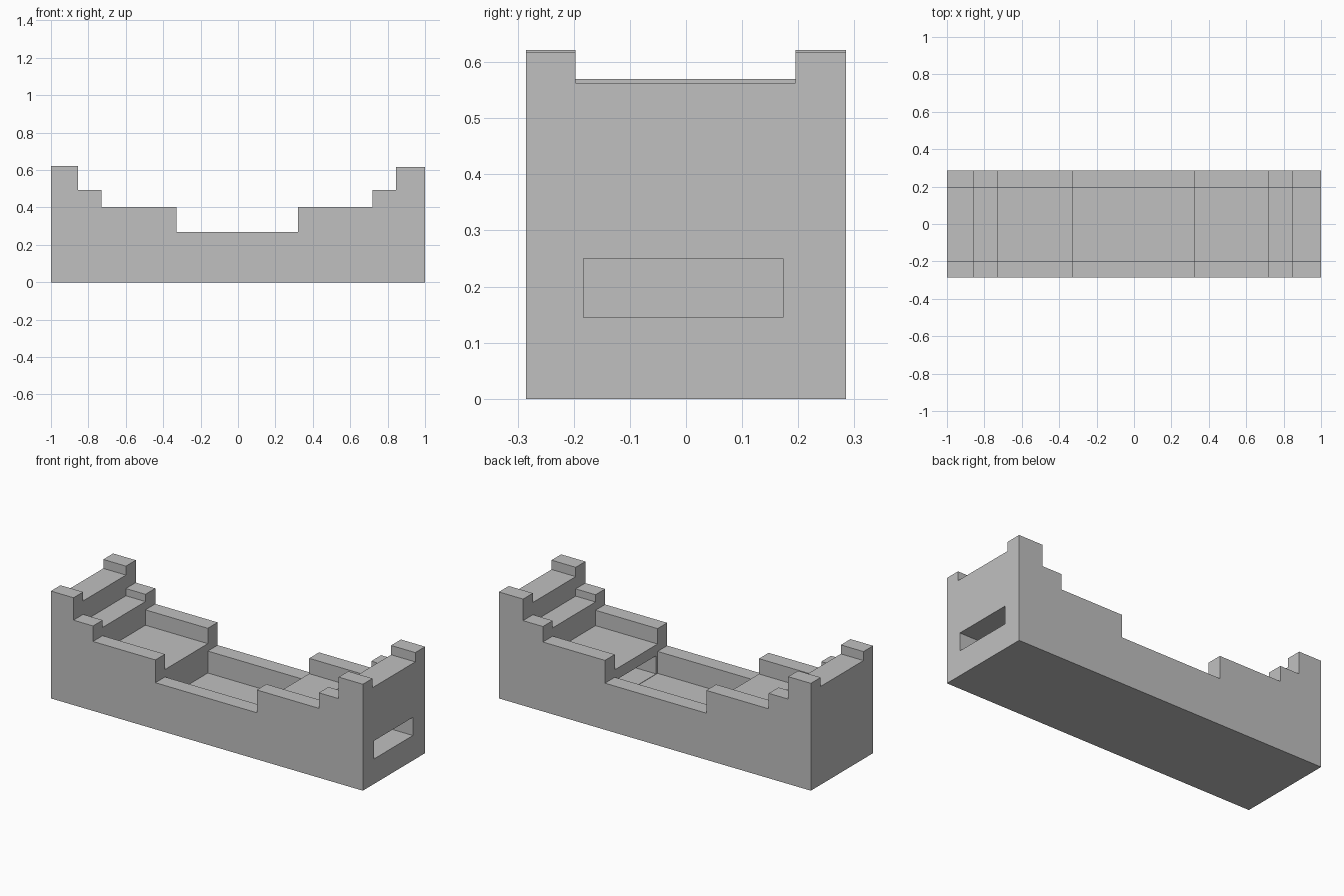
import bpy
import bmesh

cube = bpy.data.objects.get("Cube")
if cube:
    bpy.data.objects.remove(cube, do_unlink=True)

grey = bpy.data.materials.new("light_grey")
grey.use_nodes = True
colour = (0.53, 0.53, 0.53, 1)
grey.diffuse_color = colour
grey.node_tree.nodes["Principled BSDF"].inputs["Base Color"].default_value = colour


def prism(name, outline, y0, y1):
    """Extrude an (x, z) outline from y0 to y1."""
    bm = bmesh.new()
    face = bm.faces.new([bm.verts.new((x, y0, z)) for x, z in outline])
    ext = bmesh.ops.extrude_face_region(bm, geom=[face])
    moved = [v for v in ext["geom"] if isinstance(v, bmesh.types.BMVert)]
    bmesh.ops.translate(bm, verts=moved, vec=(0, y1 - y0, 0))
    bmesh.ops.recalc_face_normals(bm, faces=bm.faces)
    mesh = bpy.data.meshes.new(name)
    bm.to_mesh(mesh)
    bm.free()
    mesh.materials.append(grey)
    obj = bpy.data.objects.new(name, mesh)
    bpy.context.collection.objects.link(obj)
    return obj


def stairs(edges, heights):
    """Step line through one height per span between edges."""
    return [(x, z) for a, b, z in zip(edges, edges[1:], heights) for x in (a, b)]


def cut(target, cutter):
    cutter.hide_render = True
    mod = target.modifiers.new("cut", 'BOOLEAN')
    mod.operation = 'DIFFERENCE'
    mod.solver = 'EXACT'
    mod.object = cutter
    bpy.context.view_layer.objects.active = target
    bpy.ops.object.modifier_apply(modifier=mod.name)
    bpy.data.objects.remove(cutter, do_unlink=True)


inner_edges = [-0.855, -0.73, -0.33, 0.32, 0.718, 0.845]
wall_heights = [0.622, 0.492, 0.402, 0.27, 0.402, 0.492, 0.617]
floor_heights = [0.57, 0.45, 0.313, 0.143, 0.313, 0.45, 0.563]

# Stepped outer body
walls = stairs([-1] + inner_edges + [1], wall_heights)
body = prism("stepped_cradle", [(-1, 0)] + walls + [(1, 0)], -0.285, 0.285)

# Lower stepped channel between the side walls
floors = stairs([-1.1] + inner_edges + [1.1], floor_heights)
cut(body, prism("channel_cutter", [(-1.1, 1)] + floors + [(1.1, 1)], -0.197, 0.195))

# Slot from the end face through to the central well
slot = [(0.2, 0.145), (1.1, 0.145), (1.1, 0.25), (0.2, 0.25)]
cut(body, prism("slot_cutter", slot, -0.183, 0.173))
